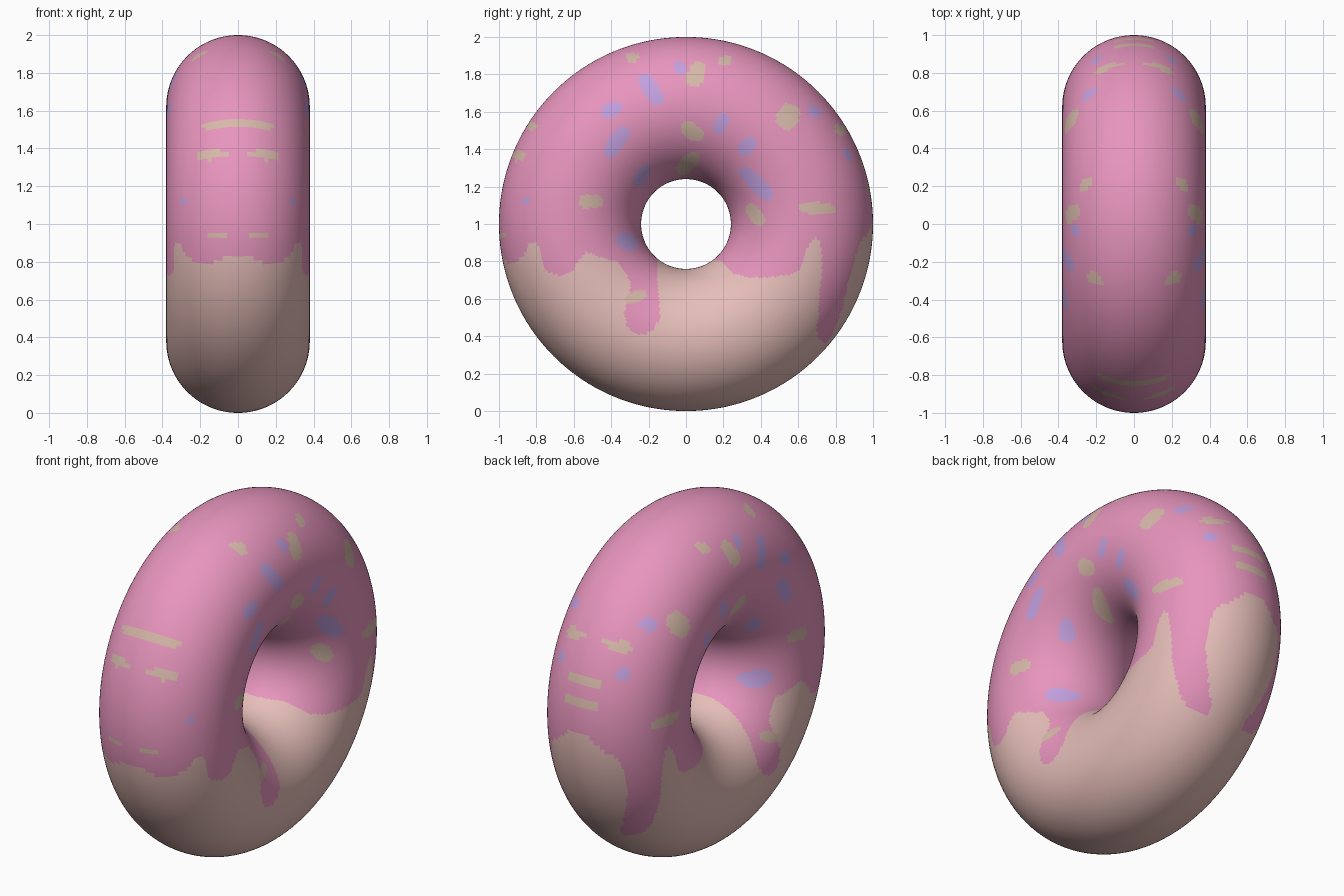
import bpy, math
from mathutils import Matrix, Vector

# Flat colours (linear)
COLOURS = [
    ("cream_dough", (0.79, 0.515, 0.485)),
    ("pink_icing", (0.80, 0.30, 0.51)),
    ("tan_sprinkle", (0.68, 0.485, 0.40)),
    ("lavender_sprinkle", (0.54, 0.35, 0.73)),
]

# Lower edge of the icing seen from the side (y, z): left half, then right half
EDGE_LEFT = [
    (-1.1, .85), (-.985, .84), (-.965, .80), (-.92, .79), (-.87, .83), (-.84, .89),
    (-.80, .905), (-.77, .83), (-.75, .75), (-.70, .725), (-.66, .73), (-.60, .76),
    (-.57, .81), (-.53, .85), (-.48, .83), (-.42, .81), (-.365, .80), (-.32, .74),
    (-.295, .68), (-.31, .60), (-.33, .52), (-.315, .45), (-.27, .415), (-.22, .41),
    (-.17, .44), (-.14, .50), (-.145, .62), (-.155, .73), (-.15, .81), (0, .85),
]
EDGE_RIGHT = [
    (.13, .81), (.19, .80), (.25, .735), (.33, .715), (.45, .715), (.56, .73),
    (.61, .76), (.63, .84), (.67, .91), (.695, .93), (.72, .90), (.73, .82),
    (.72, .70), (.71, .55), (.70, .42), (.715, .375), (.74, .36), (.78, .40),
    (.82, .50), (.85, .60), (.87, .70), (.90, .82), (.93, .90), (.965, .94),
    (.985, .98), (1.0, 1.04), (1.1, 1.05),
]
ICING = EDGE_LEFT + EDGE_RIGHT + [(1.1, 2.1), (-1.1, 2.1)]

# Sprinkles: y, z, half length, half width, angle in degrees
TAN = [
    (-.29, 1.89, .035, .026, 0), (.21, 1.875, .036, .026, 15), (.053, 1.80, .068, .045, 70),
    (.545, 1.575, .068, .058, 60), (.032, 1.495, .066, .042, -35), (.01, 1.325, .075, .04, 45),
    (-.51, 1.12, .066, .037, 0), (.37, 1.05, .066, .036, -55), (.70, 1.083, .097, .034, -5),
    (-.823, 1.527, .03, .026, 0), (-.893, 1.366, .032, .028, 20), (.823, 1.505, .03, .027, 0),
    (-.27, .61, .06, .03, 20), (-.976, .935, .017, .016, 0),
    (.973, 1.195, .03, .0085, 101), (.944, 1.31, .025, .0085, 108),
]
LAVENDER = [
    (-.032, 1.837, .036, .028, -30), (-.187, 1.72, .095, .042, -60), (-.40, 1.61, .057, .036, 25),
    (-.37, 1.44, .095, .042, 55), (.19, 1.537, .057, .036, 65), (.326, 1.415, .057, .036, 50),
    (.374, 1.217, .115, .042, -45), (.69, 1.60, .037, .03, -35), (.866, 1.37, .028, .022, -60),
    (-.235, 1.26, .06, .032, 60), (-.315, .907, .062, .045, -25), (-.855, 1.12, .022, .018, 0),
]


def in_polygon(y, z, points):
    inside = False
    y0, z0 = points[-1]
    for y1, z1 in points:
        if (z1 > z) != (z0 > z) and y < (y0 - y1) * (z - z1) / (z0 - z1) + y1:
            inside = not inside
        y0, z0 = y1, z1
    return inside


def in_sprinkle(y, z, marks):
    for cy, cz, a, b, angle in marks:
        dy, dz = y - cy, z - cz
        if abs(dy) > .13 or abs(dz) > .13:
            continue
        c, s = math.cos(math.radians(angle)), math.sin(math.radians(angle))
        u, v = abs(c * dy + s * dz) / a, abs(c * dz - s * dy) / b
        if u ** 2.6 + v ** 2.6 < 1:
            return True
    return False


def colour_index(y, z):
    if in_sprinkle(y, z, TAN):
        return 2
    if in_sprinkle(y, z, LAVENDER):
        return 3
    return 1 if z > 1.1 or in_polygon(y, z, ICING) else 0


# Ring standing upright, its axis along x
bpy.ops.mesh.primitive_torus_add(major_segments=480, minor_segments=200,
                                 major_radius=.62, minor_radius=.38)
donut = bpy.context.object
donut.name = "iced_ring"
mesh = donut.data
mesh.transform(Matrix.Translation((0, 0, 1)) @ Matrix.Rotation(math.pi / 2, 4, 'Y'))
mesh.materials.clear()
for name, rgb in COLOURS:
    mat = bpy.data.materials.new(name)
    mat.diffuse_color = (*rgb, 1)
    mesh.materials.append(mat)

# Icing and sprinkles, the same on both sides
for face in mesh.polygons:
    centre = face.center
    face.material_index = colour_index(centre.y, centre.z)
    face.use_smooth = True
